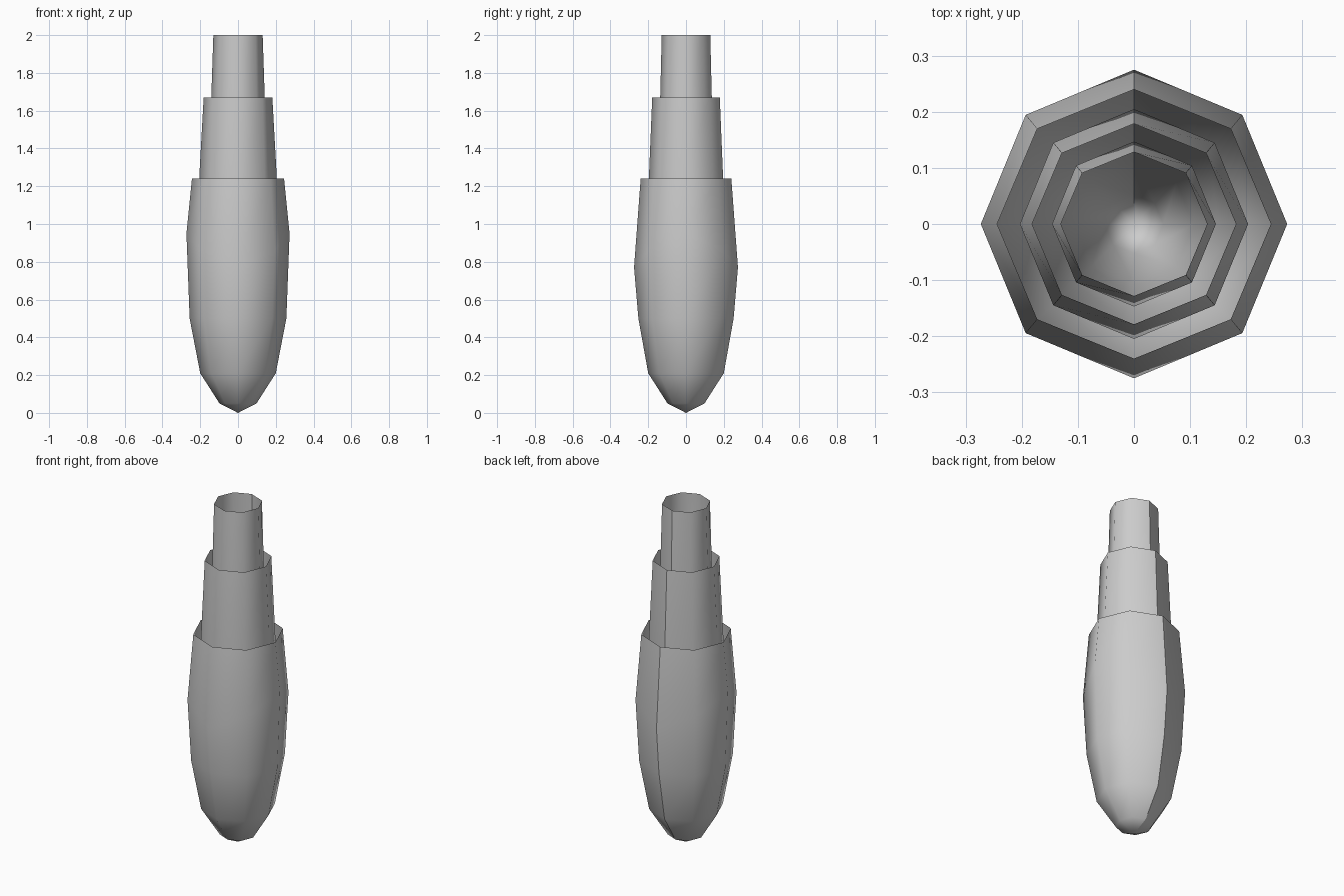
import bpy
import math

if "Cube" in bpy.data.objects:
    bpy.data.objects.remove(bpy.data.objects["Cube"])

SIDES = 8
# half-width in x, half-width in y, height along x axis, height along y axis
PROFILE = [
    (0.098, 0.098, 0.05, 0.05),
    (0.200, 0.200, 0.21, 0.21),
    (0.256, 0.252, 0.50, 0.50),
    (0.273, 0.275, 0.95, 0.77),
    (0.244, 0.240, 1.24, 1.24),
]


def make_sheath(name, width, height):
    """Open-topped, pointed octagonal cup with a hard seam at the back."""
    verts, faces = [(0, 0, 0)], []
    cols = SIDES + 1                      # last column repeats the first: split seam
    for rx, ry, zx, zy in PROFILE:
        for i in range(cols):
            a = math.pi / 2 + 2 * math.pi * i / SIDES
            z = zx * math.cos(a) ** 2 + zy * math.sin(a) ** 2
            verts.append((rx * width * math.cos(a), ry * width * math.sin(a), z * height))
    for i in range(SIDES):
        faces.append((0, i + 2, i + 1))
        for r in range(len(PROFILE) - 1):
            a = 1 + r * cols + i
            faces.append((a, a + 1, a + cols + 1, a + cols))
    mesh = bpy.data.meshes.new(name)
    mesh.from_pydata(verts, [], faces)
    for p in mesh.polygons:
        p.use_smooth = True
    mesh.update()
    obj = bpy.data.objects.new(name, mesh)
    bpy.context.collection.objects.link(obj)
    return obj


# three nested sheaths, each narrower and taller than the last
make_sheath("outer_sheath", 1.0, 1.0)
make_sheath("middle_sheath", 0.745, 1.67 / 1.24)
make_sheath("inner_sheath", 0.535, 2.0 / 1.24)
